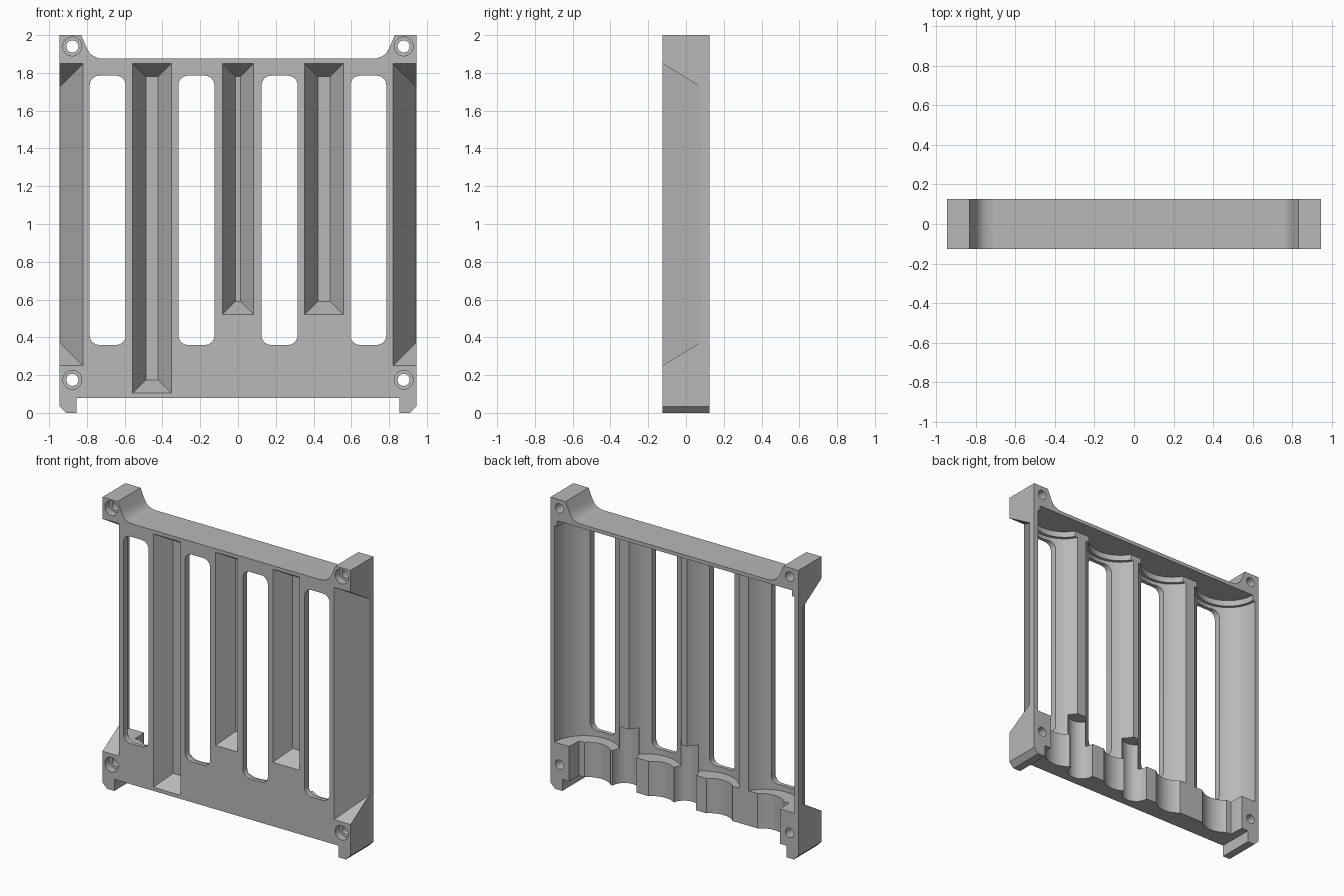
import bpy, bmesh, math

if "Cube" in bpy.data.objects:
    bpy.data.objects.remove(bpy.data.objects["Cube"])

grey = bpy.data.materials.new("plain_grey")
grey.use_nodes = True
grey.diffuse_color = (0.48, 0.48, 0.48, 1)
grey.node_tree.nodes["Principled BSDF"].inputs["Base Color"].default_value = (0.48, 0.48, 0.48, 1)

FRONT, BACK = -0.125, 0.125
RIDGE = 0.02      # back of the ridges between the bays
LEDGE = 0.32      # top of the lower blocks
CEILING = 1.85


def loft(name, start, end):
    """Solid between two matching rings of points."""
    bm = bmesh.new()
    a = [bm.verts.new(p) for p in start]
    b = [bm.verts.new(p) for p in end]
    n = len(a)
    bm.faces.new(a)
    bm.faces.new(b[::-1])
    for i in range(n):
        j = (i + 1) % n
        bm.faces.new((a[j], a[i], b[i], b[j]))
    bmesh.ops.recalc_face_normals(bm, faces=bm.faces)
    mesh = bpy.data.meshes.new(name)
    bm.to_mesh(mesh)
    bm.free()
    obj = bpy.data.objects.new(name, mesh)
    bpy.context.collection.objects.link(obj)
    mesh.materials.append(grey)
    return obj


def prism_y(name, pts, y0, y1):
    return loft(name, [(x, y0, z) for x, z in pts], [(x, y1, z) for x, z in pts])


def arc(cx, cy, r, a0, a1, n):
    return [(cx + r * math.cos(math.radians(a0 + (a1 - a0) * i / n)),
             cy + r * math.sin(math.radians(a0 + (a1 - a0) * i / n))) for i in range(n + 1)]


def circle(cx, cy, r, n=64):
    return arc(cx, cy, r, 0, 360, n)[:-1]


def box(name, x0, x1, y0, y1, z0, z1):
    return prism_y(name, [(x0, z0), (x1, z0), (x1, z1), (x0, z1)], y0, y1)


def upright(name, cx, cy, r, z0, z1):
    pts = circle(cx, cy, r, 96)
    return loft(name, [(x, y, z0) for x, y in pts], [(x, y, z1) for x, y in pts])


def rounded_slot(cx, half, z0, z1, r):
    pts = []
    for k, (sx, z) in enumerate([(1, z1 - r), (-1, z1 - r), (-1, z0 + r), (1, z0 + r)]):
        pts += arc(cx + sx * (half - r), z, r, 90 * k, 90 * k + 90, 8)
    return prism_y("slot_cutter", pts, -0.3, 0.06)


def groove(cx, half, z0, z1, depth):
    """Tapered groove cut into the front, all walls at the same slope."""
    def ring(d):
        i = d * 0.61
        y = FRONT + d
        return [(cx - half + i, y, z0 + i), (cx + half - i, y, z0 + i),
                (cx + half - i, y, z1 - i), (cx - half + i, y, z1 - i)]
    return loft("groove_cutter", ring(-0.02), ring(depth))


# Outline of the plate with raised corners and two feet
right = [(0.855, 0.08), (0.855, 0), (0.91, 0), (0.945, 0.035), (0.945, 2), (0.83, 2),
         (0.80, 1.93), (0.785, 1.905), (0.765, 1.888), (0.735, 1.877), (0.70, 1.875)]
outline = right + [(-x, z) for x, z in reversed(right)]
frame = prism_y("slotted_frame", outline, FRONT, BACK)

cutters = []

# Space behind the ridges, wider at the lower blocks
cutters.append(box("back_cutter", -0.69, 0.69, RIDGE, 0.3, LEDGE - 0.05, CEILING))
cutters.append(box("lower_cutter", -0.8, 0.8, RIDGE, 0.3, -0.1, LEDGE))

# Round bays with a stepped upper end, and the slots through them
for x in (-0.69, -0.22, 0.22, 0.69):
    cutters.append(upright("bay_cutter", x, BACK, 0.225, LEDGE, 1.81))
    cutters.append(upright("bay_top_cutter", x, BACK, 0.205, 1.75, CEILING))
    cutters.append(rounded_slot(x, 0.095, 0.36, 1.785, 0.05))

# Smaller round recesses in the lower blocks
for x in (-0.66, -0.27, 0.17, 0.66):
    cutters.append(upright("recess_cutter", x, BACK, 0.145, -0.1, LEDGE + 0.03))

# Round channels under the two short grooves
for x in (0, 0.455):
    cutters.append(upright("channel_cutter", x, RIDGE, 0.09, -0.1, 0.5))

# Tapered grooves in the front and along both outer edges
cutters.append(groove(-0.455, 0.1025, 0.105, 1.85, 0.115))
cutters.append(groove(0, 0.083, 0.52, 1.85, 0.115))
cutters.append(groove(0.455, 0.1025, 0.52, 1.85, 0.115))
for s in (-1, 1):
    cutters.append(groove(s * 0.945, 0.125, 0.25, 1.85, 0.202))

# Counterbored screw holes
for x in (-0.877, 0.877):
    for z in (0.175, 1.94):
        cutters.append(prism_y("hole_cutter", circle(x, z, 0.032, 32), -0.3, 0.3))
        cutters.append(prism_y("counterbore_cutter", circle(x, z, 0.05, 32), -0.3, FRONT + 0.05))

bpy.ops.object.select_all(action="DESELECT")
bpy.context.view_layer.objects.active = frame
frame.select_set(True)
for cutter in cutters:
    cutter.hide_render = True
    mod = frame.modifiers.new("cut", "BOOLEAN")
    mod.operation = "DIFFERENCE"
    mod.solver = "EXACT"
    mod.object = cutter
    bpy.ops.object.modifier_apply(modifier=mod.name)
for cutter in cutters:
    bpy.data.objects.remove(cutter)

bpy.ops.object.shade_smooth_by_angle(angle=math.radians(25))
